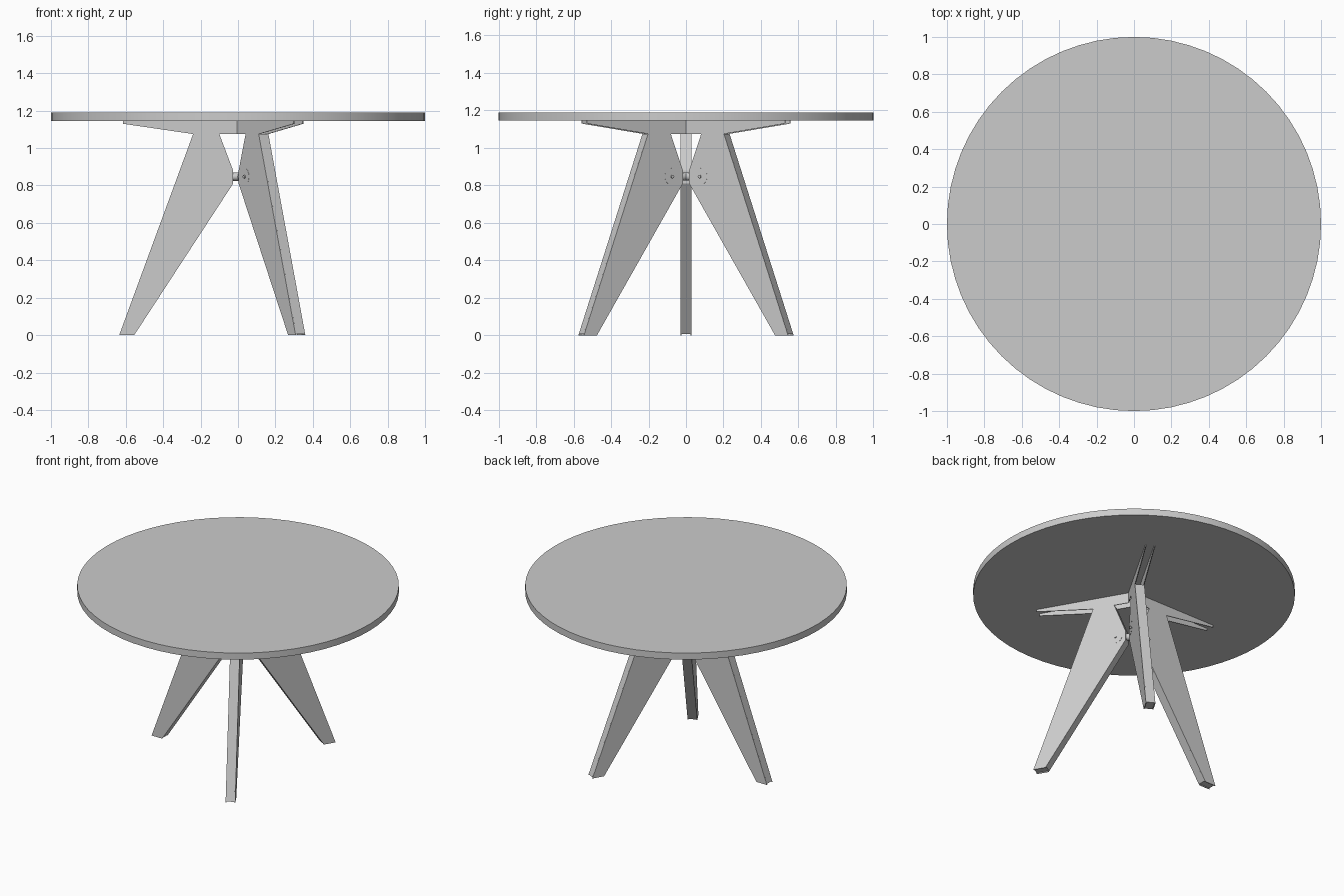
import bpy, bmesh, math
from mathutils import Matrix, Vector

if "Cube" in bpy.data.objects:
    bpy.data.objects.remove(bpy.data.objects["Cube"], do_unlink=True)

grey = bpy.data.materials.new("light_grey")
grey.use_nodes = True
grey.diffuse_color = (0.6, 0.6, 0.6, 1)
grey.node_tree.nodes["Principled BSDF"].inputs["Base Color"].default_value = (0.6, 0.6, 0.6, 1)

HUB_X = 0.011      # the legs meet slightly off the centre
HALF = 0.03        # half thickness of a leg
SHEET = 0.005
BOLT_Z = 0.847


def finish(name, bm, matrix=Matrix(), smooth=False):
    bmesh.ops.recalc_face_normals(bm, faces=bm.faces)
    mesh = bpy.data.meshes.new(name)
    bm.to_mesh(mesh)
    bm.free()
    mesh.materials.append(grey)
    mesh.transform(matrix)
    obj = bpy.data.objects.new(name, mesh)
    bpy.context.collection.objects.link(obj)
    if smooth:
        bpy.ops.object.select_all(action='DESELECT')
        obj.select_set(True)
        bpy.context.view_layer.objects.active = obj
        bpy.ops.object.shade_smooth_by_angle()
    return obj


def prism(name, profile, y0, y1, matrix):
    """Extrude a radius/height profile sideways from y0 to y1."""
    bm = bmesh.new()
    face = bm.faces.new([bm.verts.new((r, y0, z)) for r, z in profile])
    grown = bmesh.ops.extrude_face_region(bm, geom=[face])["geom"]
    verts = [g for g in grown if isinstance(g, bmesh.types.BMVert)]
    bmesh.ops.translate(bm, verts=verts, vec=(0, y1 - y0, 0))
    return finish(name, bm, matrix)


def cylinder(name, radius, start, end, sides, matrix=Matrix()):
    a, b = Vector(start), Vector(end)
    bm = bmesh.new()
    bmesh.ops.create_cone(bm, cap_ends=True, segments=sides, radius1=radius,
                          radius2=radius, depth=(b - a).length)
    turn = (b - a).to_track_quat('Z', 'Y').to_matrix().to_4x4()
    return finish(name, bm, matrix @ Matrix.Translation((a + b) / 2) @ turn, True)


# Round top
cylinder("tabletop", 1.0, (0, 0, 1.145), (0, 0, 1.19), 64)

# Side sheet of a leg with its support arm, and the closed leg body
inner_edge = [(0.111, 1.075), (0.037, 0.88), (0.037, 0.81)]
mitre = HALF / math.tan(math.radians(60))
side = ([(0.646, 0), (0.251, 1.075), (0.626, 1.13), (0.626, 1.145),
         (mitre, 1.145), (mitre, 1.075)] + inner_edge + [(0.566, 0)])
body = [(0.644, 0.006), (0.251, 1.075)] + inner_edge + [(0.562, 0.006)]

for name, angle in (("right", 180), ("front_left", -60), ("back_left", 60)):
    place = (Matrix.Translation((HUB_X, 0, 0))
             @ Matrix.Rotation(math.radians(angle), 4, 'Z'))
    prism(name + "_leg_body", body, SHEET - HALF, HALF - SHEET, place)
    for s, label in ((1, "a"), (-1, "b")):
        prism(f"{name}_leg_sheet_{label}", side, s * HALF, s * (HALF - SHEET), place)
        # Flat washer and bolt head on each face
        for part, radius, out, sides in (("washer", 0.045, 0.001, 32),
                                         ("bolt", 0.009, 0.008, 16)):
            cylinder(f"{name}_{part}_{label}", radius, (0.103, s * (HALF - 0.003), BOLT_Z),
                     (0.103, s * (HALF + out), BOLT_Z), sides, place)
    # Spoke joining the leg to the centre
    cylinder(name + "_spoke", 0.022, (0, 0, BOLT_Z), (0.06, 0, BOLT_Z), 24, place)
